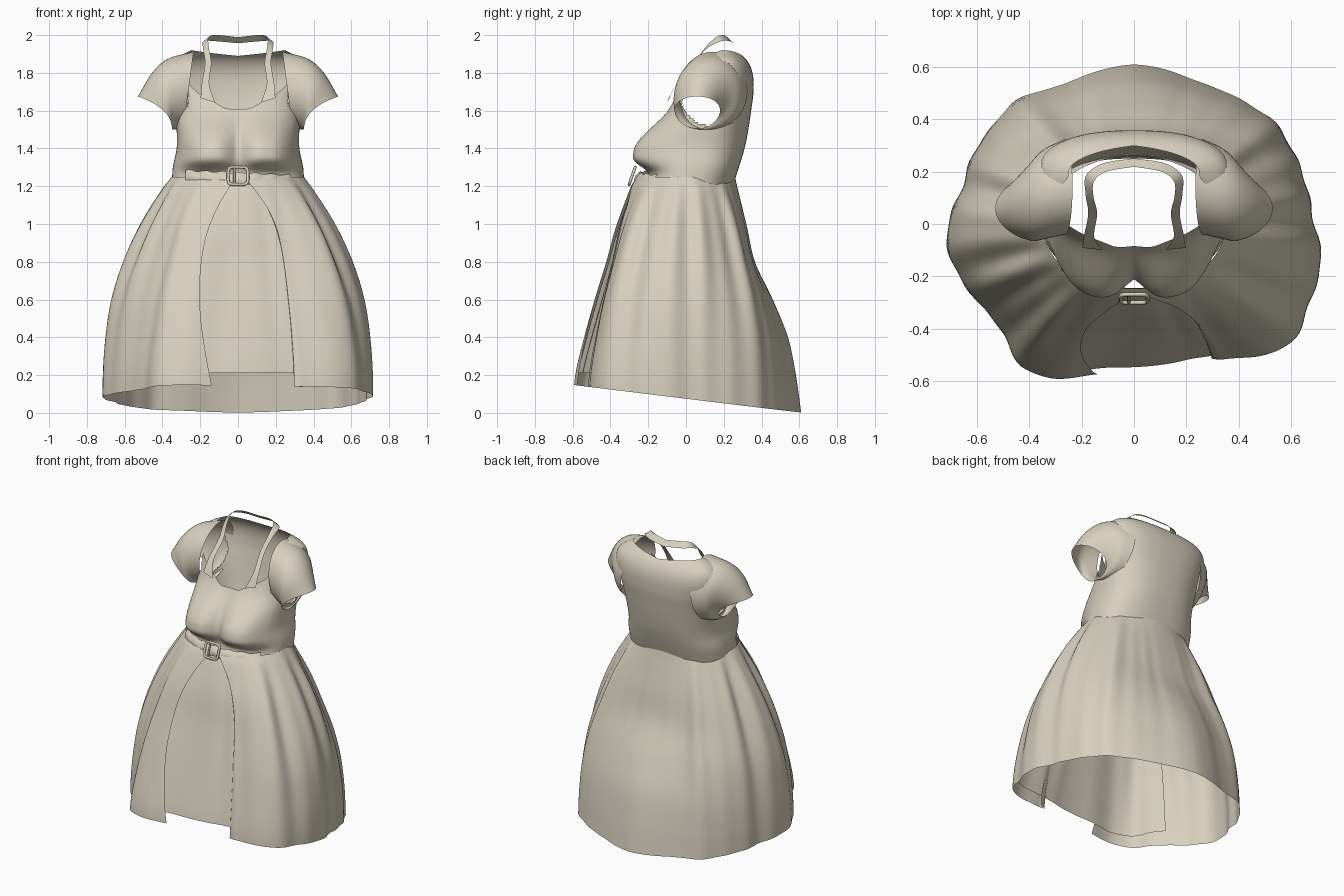
import bpy, bmesh
from math import sin, cos, pi, radians, exp, copysign
from mathutils import Vector

cube = bpy.data.objects.get("Cube")
if cube:
    bpy.data.objects.remove(cube, do_unlink=True)

cloth = bpy.data.materials.new("beige cloth")
cloth.use_nodes = True
cloth.diffuse_color = (0.68, 0.63, 0.51, 1)
cloth.node_tree.nodes["Principled BSDF"].inputs["Base Color"].default_value = cloth.diffuse_color


def curve(table, x):
    """Smooth interpolation of rows (key, value, value...)."""
    x = min(max(x, table[0][0]), table[-1][0])
    i = 0
    while i < len(table) - 2 and x > table[i + 1][0]:
        i += 1

    def slope(k, c):
        a, b = table[max(k - 1, 0)], table[min(k + 1, len(table) - 1)]
        return (b[c] - a[c]) / (b[0] - a[0])

    p, q = table[i], table[i + 1]
    h = q[0] - p[0]
    t = (x - p[0]) / h
    s = t * t * (3 - 2 * t)
    return [p[c] + (q[c] - p[c]) * s
            + h * t * (1 - t) * ((1 - t) * slope(i, c) - t * slope(i + 1, c))
            for c in range(1, len(p))]


def sheet(name, point, nu, nv, closed=False, drop=None):
    """Grid surface from point(u, v), optionally without some faces."""
    bm = bmesh.new()
    cols = nu if closed else nu + 1
    grid = [[bm.verts.new(point(i / nu, j / nv)) for i in range(cols)] for j in range(nv + 1)]
    for j in range(nv):
        for i in range(nu):
            k = (i + 1) % cols
            bm.faces.new((grid[j][i], grid[j][k], grid[j + 1][k], grid[j + 1][i]))
    if drop:
        gone = [f for f in bm.faces if drop(f.calc_center_median())]
        bmesh.ops.delete(bm, geom=gone, context='FACES')
    for f in bm.faces:
        f.smooth = True
    me = bpy.data.meshes.new(name)
    bm.to_mesh(me)
    bm.free()
    me.materials.append(cloth)
    bpy.context.collection.objects.link(bpy.data.objects.new(name, me))


# Bodice: height, half width, front y, back y
TORSO = [(1.21, .35, -.21, .25), (1.3, .345, -.19, .28), (1.4, .325, -.175, .31),
         (1.5, .325, -.14, .33), (1.6, .335, -.085, .345), (1.7, .36, -.05, .357),
         (1.8, .375, -.01, .352), (1.87, .34, .06, .32), (1.92, .25, .12, .26)]
# Neckline height against distance from the middle of the front
NECK = [(0, 1.61), (.2, 1.613), (.38, 1.65), (.55, 1.685), (.68, 1.73), (.84, 1.85), (1, 1.92)]


def power(v):
    return copysign(abs(v) ** .8, v)


def bodice_point(u, v):
    t = 2 * pi * u
    a, front = power(sin(t)), power(cos(t))
    top = curve(NECK, abs(a))[0] if front > 0 else 1.89 + .03 * abs(a)
    z = 1.21 + (top - 1.21) * v
    hw, yf, yb = curve(TORSO, z)
    x = hw * a
    y = (yf + yb) / 2 - (yb - yf) / 2 * front
    if front > 0:
        # rounded bust with a sharp crease beneath
        dx = abs(abs(x) - .16) / .145
        rise = exp(-((z - 1.39) / .15) ** 2) if z > 1.39 else exp(-((1.39 - z) / .095) ** 4)
        y -= .11 * exp(-dx ** 3) * rise * min(1, front * 2)
    return x, y, z


def armhole(c):
    return abs(c.x) > .265 and ((c.y - .13) / .165) ** 2 + ((c.z - 1.70) / .18) ** 2 < 1


sheet("bodice", bodice_point, 160, 60, True, armhole)

# Cap sleeves: step, bottom x, bottom z, top x, top z, front y, back y
SLEEVE = [(0, .29, 1.50, .235, 1.912, -.04, .325), (.33, .33, 1.50, .37, 1.875, -.058, .285),
          (.66, .345, 1.50, .455, 1.80, -.066, .235), (1, .35, 1.505, .53, 1.675, -.06, .18)]
for side, label in ((1, "left"), (-1, "right")):
    def sleeve_point(u, v):
        bx, bz, tx, tz, yf, yb = curve(SLEEVE, v)
        t = 2 * pi * u
        h = (1 + cos(t)) / 2
        bow = .18 * h * (1 - h) * v * v
        return (side * (bx + (tx - bx) * h - bow), (yf + yb) / 2 + (yb - yf) / 2 * sin(t),
                bz + (tz - bz) * h + bow / 4)
    sheet(label + "_sleeve", sleeve_point, 48, 14, True)

# Skirt: hem radius by angle from the front, in degrees
HEM = [(-180, .61), (-155, .60), (-136, .65), (-112, .67), (-94, .69), (-79, .72), (-65, .67),
       (-50, .655), (-38, .70), (-29, .685), (-14, .60), (0, .58), (18, .585), (32, .62),
       (50, .74), (66, .745), (78, .725), (100, .67), (112, .68), (135, .64), (155, .60), (180, .61)]
# Flare by height: front, side, back
FLARE = [(0, 1, 1, 1), (.2, .95, 1, .92), (.4, .8, .96, .8), (.6, .63, .87, .57),
         (.8, .46, .69, .3), (1, .32, .43, .17), (1.2, .1, .1, .03), (1.25, 0, 0, 0)]
# Front opening by height: right edge, left edge, in degrees
OPENING = [(.1, -13, 33), (.6, -23, 33), (.9, -24, 32), (1.1, -17, 25), (1.25, -3, 8)]


def skirt_surface(deg, z, inset=0):
    deg = (deg + 180) % 360 - 180
    t = radians(deg)
    s, c = sin(t), cos(t)
    wf, ws, wb = curve(FLARE, z)
    w = ws * s * s + (wf if c > 0 else wb) * c * c
    waist = 1 / ((s / .35) ** 2 + (c / .26) ** 2) ** .5
    r = waist + (curve(HEM, deg)[0] - waist) * w - inset
    body = w * (1.15 - w) * 2.2
    r += body * s * s * (.022 * sin(15 * t) + .012 * sin(26 * t + 1)) + .012 * body * sin(9 * t) * s
    return Vector((r * s, -r * c, z))


def drop_to_hem(deg, v, hem=None):
    low = skirt_surface(deg, .1)
    bottom = .075 - .122 * low.y if hem is None else hem
    return 1.25 + (bottom - 1.25) * v


def skirt_point(u, v):
    right, left = curve(OPENING, 1.25 - 1.12 * v)
    deg = left + (360 + right - left) * u
    return skirt_surface(deg, drop_to_hem(deg, v))


def panel_point(u, v):
    deg = -58 + 116 * u
    return skirt_surface(deg, drop_to_hem(deg, v, .21), .015)


def fold_point(u, v):
    right, left = curve(OPENING, 1.25 - 1.12 * v)
    deg = left - 4 * v * sin(pi * u) + 2 * u
    return skirt_surface(deg, drop_to_hem(deg, v), .03 * u * v)


sheet("skirt", skirt_point, 200, 48)
sheet("front_underskirt", panel_point, 48, 30)
sheet("opening_fold", fold_point, 6, 36)


# Waist belt, drooping slightly to the left
def belt_point(u, v):
    deg = -58 + 116 * u
    p = skirt_surface(deg, 1.25, -.012)
    p.z = 1.285 - .06 * v - .025 * u + .004 * sin(40 * u)
    p.y -= .012 * sin(pi * v) - .025 * (1 - v)
    return p


sheet("belt", belt_point, 40, 6)


def tube(name, points, radius, closed):
    cu = bpy.data.curves.new(name, 'CURVE')
    cu.dimensions = '3D'
    cu.bevel_depth = radius
    cu.bevel_resolution = 2
    sp = cu.splines.new('POLY')
    sp.points.add(len(points) - 1)
    for p, co in zip(sp.points, points):
        p.co = (*co, 1)
    sp.use_cyclic_u = closed
    cu.materials.append(cloth)
    bpy.context.collection.objects.link(bpy.data.objects.new(name, cu))


# Buckle: rounded square frame with a centre prong, leaning back
frame = []
for k in range(24):
    a = 2 * pi * (k + .5) / 24
    up = .046 * copysign(abs(sin(a)) ** .4, sin(a))
    frame.append((.052 * copysign(abs(cos(a)) ** .4, cos(a)), -.285 + .35 * up, 1.255 + up))
tube("buckle_frame", frame, .008, True)
tube("buckle_prong", [(-.02, -.301, 1.21), (-.02, -.27, 1.298)], .006, False)

# Neck strap: half of the path, with the outward ribbon direction
STRAP = [(0, .16, -.095, 1.655, .038, .004, .012), (.15, .172, -.05, 1.74, .02, 0, 0),
         (.35, .158, .04, 1.85, .017, 0, 0), (.55, .17, .11, 1.935, .015, .004, -.004),
         (.7, .168, .175, 1.98, .015, .012, -.012), (.82, .115, .215, 1.984, .006, .016, -.016),
         (1, 0, .235, 1.973, 0, .016, -.016)]


def strap_point(u, v):
    side = 1 if u < .5 else -1
    x, y, z, dx, dy, dz = curve(STRAP, 1 - abs(2 * u - 1))
    k = 2 * v - 1
    return side * (x + dx * k), y + dy * k, z + dz * k


sheet("neck_strap", strap_point, 64, 2)
